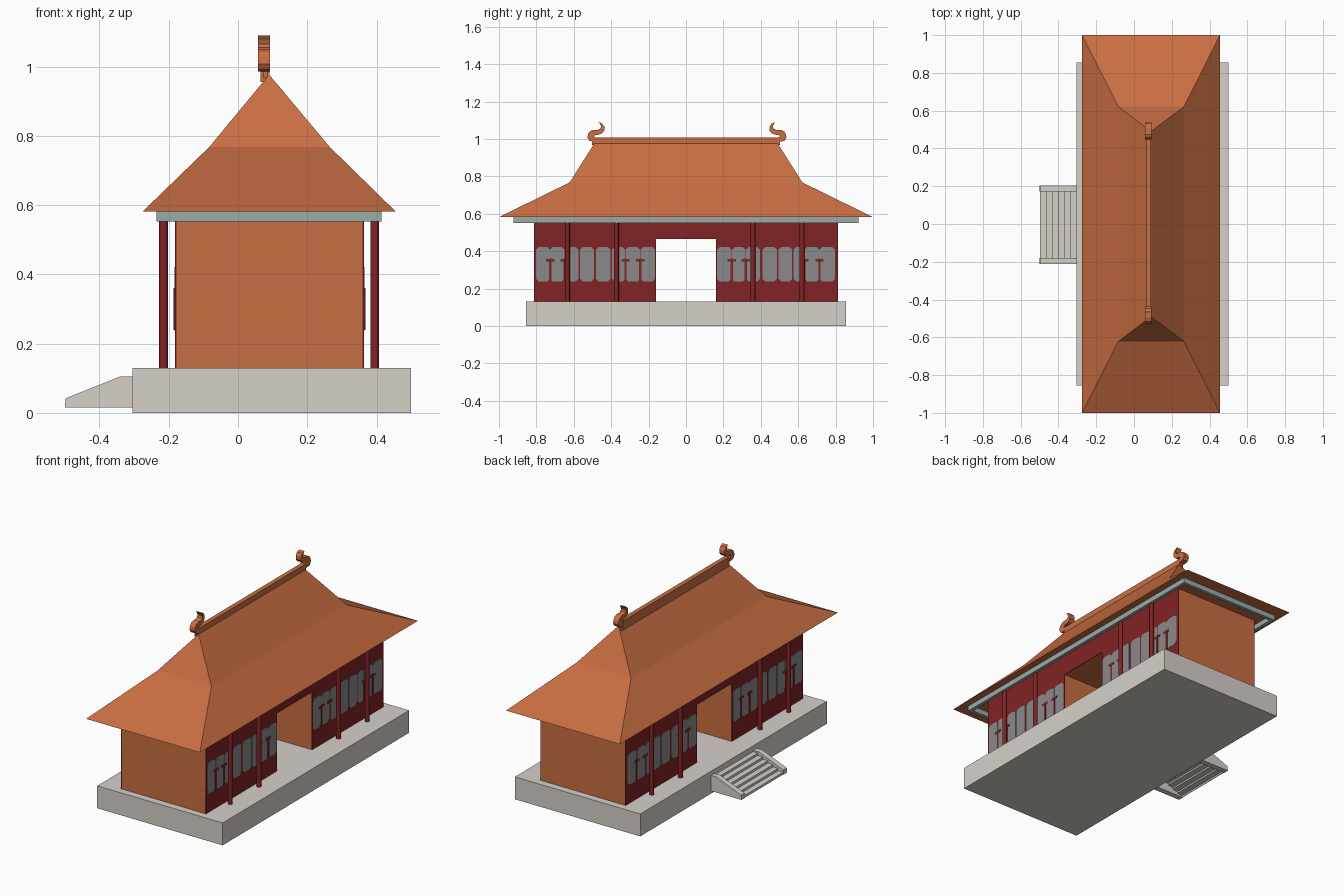
import bpy, bmesh, math

if "Cube" in bpy.data.objects:
    bpy.data.objects.remove(bpy.data.objects["Cube"])


def lin(c):
    c /= 255
    return c / 12.92 if c <= 0.04045 else ((c + 0.055) / 1.055) ** 2.4


def mat(name, r, g, b):
    m = bpy.data.materials.new(name)
    m.diffuse_color = (lin(r), lin(g), lin(b), 1)
    m.use_nodes = True
    m.node_tree.nodes["Principled BSDF"].inputs["Base Color"].default_value = m.diffuse_color
    return m


CLAY = mat("clay_orange", 201, 110, 66)
STONE = mat("pale_stone", 214, 208, 201)
RED = mat("dark_red", 130, 35, 37)
GREY = mat("window_grey", 138, 138, 138)
TEAL = mat("pale_teal", 154, 172, 168)


def obj(name, verts, faces, m):
    me = bpy.data.meshes.new(name)
    me.from_pydata(verts, [], faces)
    bm = bmesh.new()
    bm.from_mesh(me)
    bmesh.ops.recalc_face_normals(bm, faces=bm.faces)
    bm.to_mesh(me)
    bm.free()
    me.materials.append(m)
    o = bpy.data.objects.new(name, me)
    bpy.context.collection.objects.link(o)
    return o


def prism(name, pts, place, lo, hi, m):
    """Extrude a 2D outline; place(u, v, w) gives the 3D point."""
    n = len(pts)
    v = [place(p[0], p[1], w) for w in (lo, hi) for p in pts]
    f = [list(range(n)), list(range(n, 2 * n))]
    f += [[i, (i + 1) % n, n + (i + 1) % n, n + i] for i in range(n)]
    return obj(name, v, f, m)


def along_x(u, v, w):
    return (w, u, v)


def along_y(u, v, w):
    return (u, w, v)


def box(name, x0, x1, y0, y1, z0, z1, m):
    return prism(name, [(y0, z0), (y1, z0), (y1, z1), (y0, z1)], along_x, x0, x1, m)


# stone platform
box("platform", -0.305, 0.5, -0.855, 0.855, 0, 0.13, STONE)

# staircase: sloping side rails and a folded sheet of steps
rail = [(-0.5, 0.015), (-0.305, 0.015), (-0.305, 0.105), (-0.34, 0.105), (-0.498, 0.042)]
prism("stair_rail_far", rail, along_y, 0.173, 0.205, STONE)
prism("stair_rail_near", rail, along_y, -0.212, -0.18, STONE)
N, dx, dz = 6, 0.0325, 0.0135
upper, lower = [], []
for i in range(N):
    x, z = -0.498 + i * dx, 0.015 + i * dz
    upper += [(x, z), (x, z + dz)]
    lower += [(x + 0.004, z), (x + 0.004, z + dz - 0.004)]
upper.append((-0.305, 0.015 + N * dz))
lower.append((-0.305, 0.011 + N * dz))
prism("steps", upper + lower[::-1], along_y, -0.18, 0.173, STONE)

# walls: two rooms and a lintel leave a passage in the middle
X0, X1 = -0.178, 0.36
for s, tag in ((-1, "near"), (1, "far")):
    y0, y1 = sorted((s * 0.16, s * 0.813))
    box("room_" + tag, X0, X1, y0, y1, 0.13, 0.58, CLAY)
box("passage_lintel", X0, X1, -0.16, 0.16, 0.465, 0.58, CLAY)


# window outline with clipped corners
def panel(name, y0, y1, x0, x1):
    c, z0, z1 = 0.014, 0.238, 0.422
    pts = [(y0 + c, z0), (y1 - c, z0), (y1, z0 + c), (y1, z1 - c),
           (y1 - c, z1), (y0 + c, z1), (y0, z1 - c), (y0, z0 + c)]
    prism(name, pts, along_x, x0, x1, GREY)


windows = [(-0.802, -0.728), (-0.726, -0.65), (-0.645, -0.575), (-0.567, -0.493),
           (-0.48, -0.405), (-0.395, -0.325), (-0.323, -0.245), (-0.243, -0.167),
           (0.167, 0.243), (0.245, 0.318), (0.322, 0.395), (0.41, 0.487),
           (0.495, 0.568), (0.575, 0.632), (0.635, 0.713), (0.715, 0.797)]
marks = [-0.726, -0.65, -0.323, -0.244, 0.244, 0.32, 0.634, 0.714]
pillars = [-0.634, -0.372, 0.358, 0.62]

for s, face, px, side in ((-1, X0, -0.215, "left"), (1, X1, 0.395, "right")):
    def span(a, b):
        return sorted((face + s * a, face + s * b))
    # red wall facing
    a, b = span(-0.001, 0.004)
    box("facing_a_" + side, a, b, -0.813, -0.16, 0.13, 0.58, RED)
    box("facing_b_" + side, a, b, 0.16, 0.813, 0.13, 0.58, RED)
    box("facing_top_" + side, a, b, -0.16, 0.16, 0.465, 0.58, RED)
    # grey windows with short red dividers
    a, b = span(0.002, 0.006)
    for y0, y1 in windows:
        panel("window_" + side, y0, y1, a, b)
    a, b = span(0.002, 0.008)
    for y in marks:
        box("divider_" + side, a, b, y - 0.006, y + 0.006, 0.24, 0.36, RED)
        box("divider_head_" + side, a, b, y - 0.022, y + 0.022, 0.345, 0.358, RED)
    # round pillars
    for y in pillars:
        ring = [(0.0125 * math.cos(k * math.pi / 8), 0.0125 * math.sin(k * math.pi / 8))
                for k in range(16)]
        o = prism("pillar_" + side, [(px + u, y + v) for u, v in ring],
                  lambda u, v, w: (u, v, w), 0.13, 0.575, RED)
        for p in o.data.polygons:
            p.use_smooth = len(p.vertices) == 4
        # keep the rims crisp
        for e in o.data.edges:
            i, j = e.vertices
            e.use_edge_sharp = (i < 16) == (j < 16)

# teal beam ring under the eaves
BX0, BX1, BY, T = -0.235, 0.415, 0.922, 0.02
box("beam_left", BX0, BX0 + T, -BY, BY, 0.552, 0.582, TEAL)
box("beam_right", BX1 - T, BX1, -BY, BY, 0.552, 0.582, TEAL)
box("beam_front", BX0 + T, BX1 - T, -BY, -BY + T, 0.552, 0.582, TEAL)
box("beam_back", BX0 + T, BX1 - T, BY - T, BY, 0.552, 0.582, TEAL)

# two-pitch hipped roof
v = []
for x0, x1, y, z in ((-0.275, 0.455, 1.0, 0.582), (-0.083, 0.265, 0.622, 0.768)):
    v += [(x0, -y, z), (x1, -y, z), (x1, y, z), (x0, y, z)]
v += [(0.09, -0.49, 0.977), (0.09, 0.49, 0.977)]
f = [[0, 1, 2, 3]] + [[i, (i + 1) % 4, 4 + (i + 1) % 4, 4 + i] for i in range(4)]
f += [[4, 5, 8], [5, 6, 9, 8], [6, 7, 9], [7, 4, 8, 9]]
obj("roof", v, f, CLAY)

# ridge cap and curled end ornaments
box("ridge_cap", 0.065, 0.091, -0.49, 0.495, 0.955, 1.009, CLAY)
curl = [(0.479, 0.986), (0.5, 0.986), (0.517, 0.991), (0.527, 1.008), (0.524, 1.027),
        (0.513, 1.042), (0.495, 1.049), (0.472, 1.049), (0.458, 1.055), (0.454, 1.066),
        (0.458, 1.077), (0.467, 1.09), (0.448, 1.083), (0.437, 1.066), (0.437, 1.045),
        (0.449, 1.03), (0.465, 1.023), (0.485, 1.022), (0.492, 1.014), (0.48, 1.005)]
for s, tag in ((-1, "front"), (1, "back")):
    prism("ridge_ornament_" + tag, [(s * (u + (0.01 if s > 0 else 0)), w) for u, w in curl],
          along_x, 0.058, 0.092, CLAY)
    y0, y1 = sorted((s * 0.485, s * 0.502))
    box("ornament_foot_" + tag, 0.072, 0.085, y0, y1, 0.968, 0.992, CLAY)
